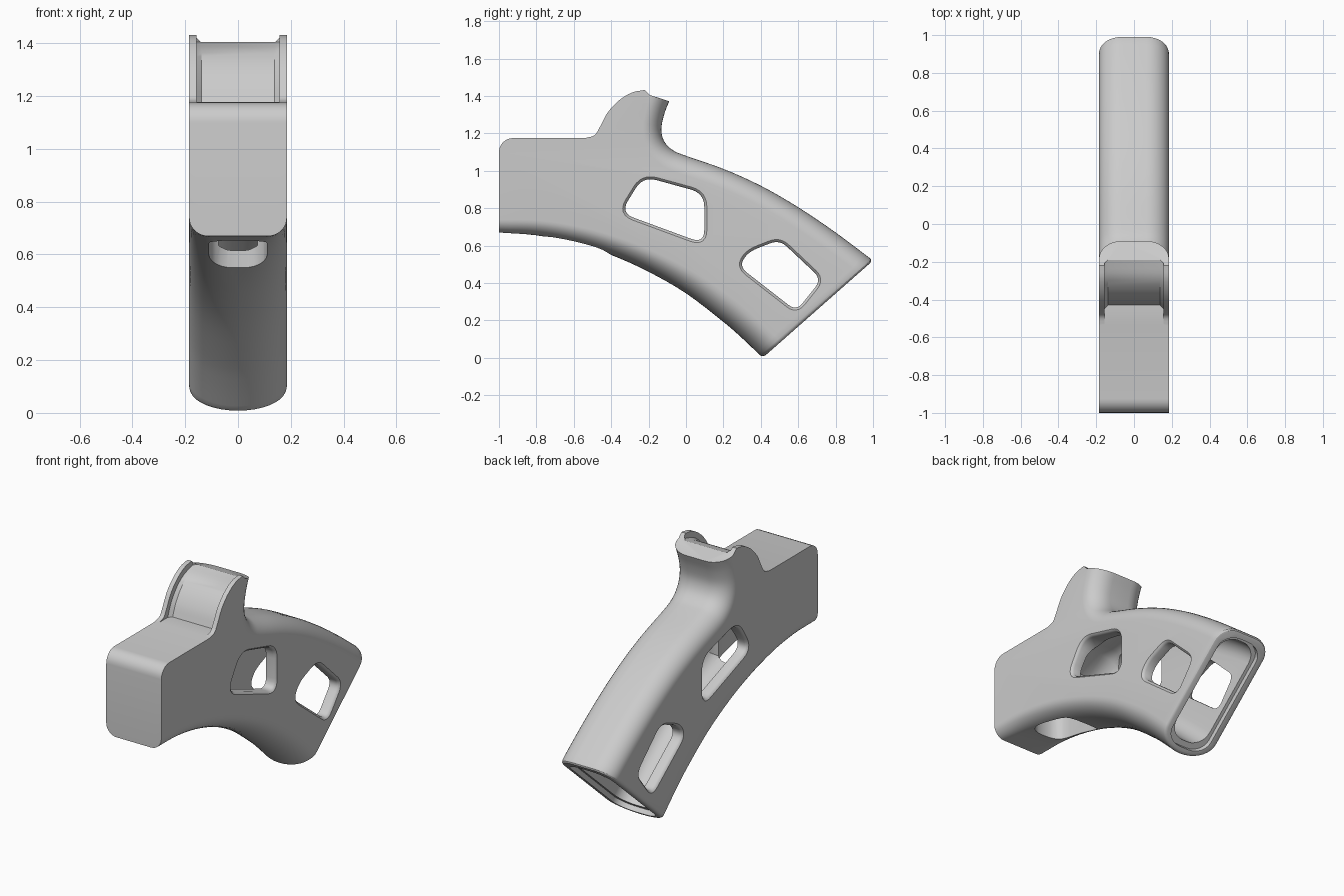
import bpy, bmesh, math
from mathutils import Vector

if "Cube" in bpy.data.objects:
    bpy.data.objects.remove(bpy.data.objects["Cube"])

HALF = 0.185                                    # half width of the body
END0, END1 = Vector((0.41, 0.0)), Vector((1.0, 0.52))
U = (END1 - END0).normalized()                  # along the open end
N = Vector((U.y, -U.x))                         # out of the open end


def smooth(pts, n=4):
    """Catmull-Rom curve through the points."""
    p = [Vector(q) for q in pts]
    p = [2 * p[0] - p[1]] + p + [2 * p[-1] - p[-2]]
    out = []
    for i in range(1, len(p) - 2):
        a, b, c, d = p[i - 1:i + 3]
        for k in range(n):
            t = k / n
            out.append(0.5 * (2 * b + (c - a) * t + (2 * a - 5 * b + 4 * c - d) * t * t
                              + (3 * b - a - 3 * c + d) * t ** 3))
    return out + [p[-2]]


def round_poly(corners, r, n=6):
    """Polygon with rounded corners."""
    c = [Vector(q) for q in corners]
    out = []
    for i, p in enumerate(c):
        a, b = c[i - 1] - p, c[(i + 1) % len(c)] - p
        a, b = (p + v.normalized() * min(r, v.length * 0.48) for v in (a, b))
        for k in range(n + 1):
            t = k / n
            out.append(a * (1 - t) ** 2 + p * (2 * t * (1 - t)) + b * t * t)
    return out


def inward(pts, i):
    a, p, b = pts[i - 1], pts[i], pts[(i + 1) % len(pts)]
    t = (p - a).normalized() + (b - p).normalized()
    return Vector((t.y, -t.x)).normalized()


def grow(pts, d):
    return [p - inward(pts, i) * d for i, p in enumerate(pts)]


def finish(name, bm):
    bmesh.ops.recalc_face_normals(bm, faces=bm.faces)
    me = bpy.data.meshes.new(name)
    bm.to_mesh(me)
    bm.free()
    ob = bpy.data.objects.new(name, me)
    bpy.context.collection.objects.link(ob)
    return ob


def loft(name, rings):
    bm = bmesh.new()
    rows = [[bm.verts.new(v) for v in r] for r in rings]
    for a, b in zip(rows, rows[1:]):
        for i in range(len(a)):
            bm.faces.new((a[i - 1], a[i], b[i], b[i - 1]))
    bm.faces.new(rows[0])
    bm.faces.new(rows[-1])
    return finish(name, bm)


def side_cutter(name, half):
    """Mirrored cutter across x from (x, outline) pairs, outermost first."""
    rings = half + [(-x, p) for x, p in reversed(half)]
    return loft(name, [[(x, q.x, q.y) for q in p] for x, p in rings])


# Body outline as (point, depth of edge rounding, width of rounding, inset direction)
rows = [(Vector((-1, 0.67)), 0.07, 0.07, Vector((0, 1)))]
for k in range(7):
    a = math.radians(15 * k)
    rows.append((Vector((-0.925 - 0.075 * math.cos(a), 1.1 + 0.075 * math.sin(a))), 0, 0, None))
tang = smooth([(-0.54, 1.175), (-0.49, 1.19), (-0.46, 1.235), (-0.42, 1.31),
               (-0.36, 1.375), (-0.29, 1.418), (-0.22, 1.432)])
rows += [(p, 0, 0, None) for p in tang]
rows.append((Vector((-0.193, 1.405)), 0, 0, None))
spine = smooth([(-0.09, 1.372), (-0.117, 1.3), (-0.132, 1.22), (-0.115, 1.155), (-0.07, 1.11),
                (0, 1.08), (0.2, 1.01), (0.4, 0.92), (0.6, 0.805), (0.8, 0.67), tuple(END1)])
rows += [(p, 0.1, 0.12, None) for p in spine]
tip = len(rows) - len(spine)
rows[tip] = (spine[0], 0.098, 0.12, Vector((-0.95, 0.3)).normalized())
end_row = len(rows) - 1
rows[-1] = (END1, 0.11, 0.12, -U)
belly = smooth([tuple(END0), (0.3, 0.105), (0.2, 0.192), (0, 0.345), (-0.2, 0.46), (-0.4, 0.55),
                (-0.6, 0.615), (-0.8, 0.655), (-1, 0.67)])[:-1]
for p in belly:
    t = min(1, (p.x + 1) / 0.8)
    s = min(1, (p.x + 1) / 1.2)
    rows.append((p, 0.07 + 0.06 * s, 0.07 + 0.113 * t, None))
rows[end_row + 1] = (END0, 0.13, 0.183, U)

# Body: outline swept over x with a variable rounded edge
outline = [r[0] for r in rows]
bm = bmesh.new()
grid = []
K = 9
for i, (p, d, w, direction) in enumerate(rows):
    v = direction or inward(outline, i)
    side = []
    for k in range(K + 1):
        a = math.pi / 2 * k / K
        q = p + v * d * (1 - math.sin(a))
        side.append((HALF - w * (1 - math.cos(a)), q.x, q.y))
    full = side + [(-x, y, z) for x, y, z in reversed(side)]
    grid.append([bm.verts.new(c) for c in full])
for i in range(len(grid)):
    a, b = grid[i], grid[(i + 1) % len(grid)]
    if i == end_row:
        end_face = bm.faces.new(a + b[::-1])
        continue
    for k in range(len(a) - 1):
        bm.faces.new((a[k], a[k + 1], b[k + 1], b[k]))
bm.faces.new([r[0] for r in grid])
bm.faces.new([r[-1] for r in grid])
end_edges = list(end_face.edges)
bmesh.ops.recalc_face_normals(bm, faces=bm.faces)
bmesh.ops.bevel(bm, geom=end_edges, offset=0.02, segments=3, profile=0.5,
                affect='EDGES', clamp_overlap=False)
bmesh.ops.remove_doubles(bm, verts=bm.verts, dist=0.0004)
body = finish("grip_frame", bm)

# Hollow inside the grip, open at the lower end
top = smooth([(-0.3, 0.965), (0, 0.985), (0.2, 0.93), (0.4, 0.84), (0.6, 0.73), (0.8, 0.6), (0.93, 0.505)])
low = smooth([(0.465, 0.055), (0.25, 0.245), (0.05, 0.4), (-0.15, 0.52), (-0.43, 0.625)])
cavity = top + [top[-1] + N * 0.3, low[0] + N * 0.3] + low + [Vector((-0.43, 0.88))]
arc = [math.pi / 2 * k / 6 for k in range(7)]
cutters = [side_cutter("grip_hollow_cutter", [
    (0.12 - 0.1 * (1 - math.cos(a)), grow(cavity, -0.1 * (1 - math.sin(a)))) for a in arc])]


# Shallow step around the open end
def rim(inset):
    a, b = END0 + U * inset, END1 - U * (inset + 0.005)
    return [a - N * 0.03, b - N * 0.03, b + N * 0.2, a + N * 0.2]


cutters.append(side_cutter("end_rim_cutter", [
    (0.14 - 0.11 * (1 - math.cos(a)), rim(0.04 + 0.09 * (1 - math.sin(a)))) for a in arc]))

# Side windows with softened rims
windows = [round_poly([(-0.35, 0.775), (-0.23, 0.97), (0.098, 0.88), (0.098, 0.61)], 0.075),
           round_poly([(0.285, 0.487), (0.33, 0.565), (0.5, 0.632), (0.725, 0.42), (0.59, 0.25)], 0.055)]
for k, w in enumerate(windows):
    cutters.append(side_cutter("window_cutter_%d" % (k + 1), [
        (0.25, grow(w, 0.015)), (0.186, grow(w, 0.015)), (0.179, grow(w, 0.006)),
        (0.168, grow(w, 0)), (0.1, w)]))

# Groove over the curved upper horn, leaving thin cheeks
groove = [Vector((-0.62, 1.177)), Vector((-0.62, 1.55)), Vector((-0.17, 1.55))]
groove += smooth([(-0.19, 1.404), (-0.28, 1.375), (-0.35, 1.32), (-0.4, 1.25), (-0.43, 1.177)])
shifted = [q + Vector((-0.02, 0)) for q in groove]
cutters.append(side_cutter("horn_groove_cutter", [(0.157, shifted), (0.138, groove)]))

# Opening in the underside, leading into the hollow
slot = round_poly([(-0.11, -0.79), (0.11, -0.79), (0.11, -0.4), (-0.11, -0.4)], 0.1)
cutters.append(loft("underside_opening_cutter", [[(q.x, q.y, z) for q in slot] for z in (0.4, 0.82)]))

# Apply the cuts
bpy.context.view_layer.objects.active = body
body.select_set(True)
for c in cutters:
    c.hide_render = True
    m = body.modifiers.new(c.name, 'BOOLEAN')
    m.operation = 'DIFFERENCE'
    m.solver = 'EXACT'
    m.object = c
    bpy.ops.object.modifier_apply(modifier=m.name)
for c in cutters:
    bpy.data.objects.remove(c)

mat = bpy.data.materials.new("light_grey")
mat.diffuse_color = (0.6, 0.6, 0.6, 1)
mat.use_nodes = True
mat.node_tree.nodes["Principled BSDF"].inputs["Base Color"].default_value = mat.diffuse_color
body.data.materials.clear()
body.data.materials.append(mat)
for poly in body.data.polygons:
    poly.material_index = 0
bpy.ops.object.shade_smooth_by_angle(angle=math.radians(30))
